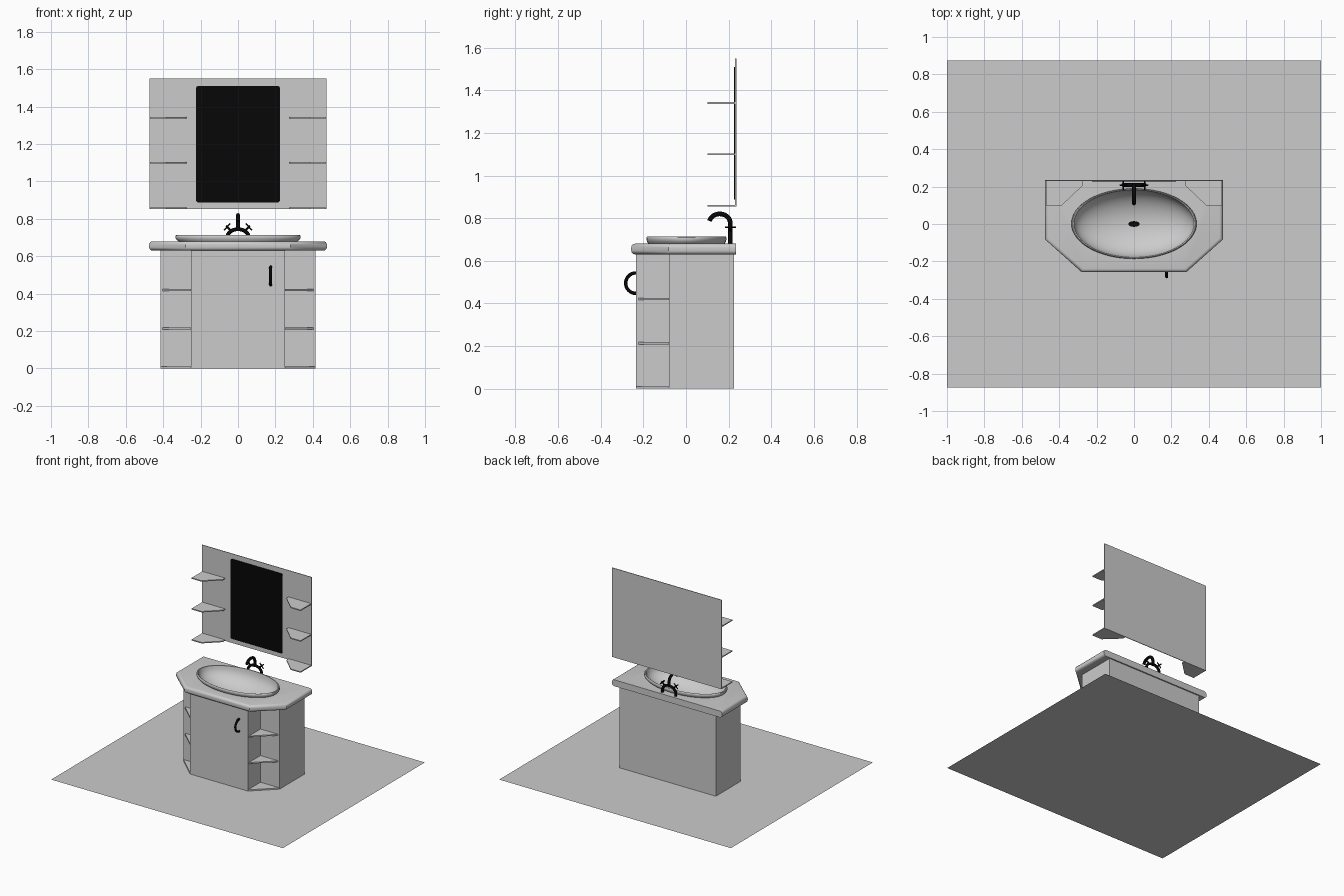
import bpy, bmesh
from math import sin, cos, pi, radians
from mathutils import Vector

if "Cube" in bpy.data.objects:
    bpy.data.objects.remove(bpy.data.objects["Cube"])


def material(name, color):
    m = bpy.data.materials.new(name)
    m.use_nodes = True
    m.diffuse_color = (*color, 1)
    m.node_tree.nodes["Principled BSDF"].inputs["Base Color"].default_value = (*color, 1)
    return m


grey = material("light_grey", (0.6, 0.6, 0.6))
black = material("black", (0.002, 0.002, 0.002))


def finish(name, bm, mat, smooth=False):
    bmesh.ops.recalc_face_normals(bm, faces=bm.faces)
    me = bpy.data.meshes.new(name)
    bm.to_mesh(me)
    bm.free()
    ob = bpy.data.objects.new(name, me)
    bpy.context.collection.objects.link(ob)
    me.materials.append(mat)
    if smooth:
        bpy.ops.object.select_all(action="DESELECT")
        ob.select_set(True)
        bpy.context.view_layer.objects.active = ob
        bpy.ops.object.shade_smooth_by_angle(angle=radians(40))
    return ob


def prism_bm(pts, z0, z1):
    bm = bmesh.new()
    f = bm.faces.new([bm.verts.new((x, y, z0)) for x, y in pts])
    top = bmesh.ops.extrude_face_region(bm, geom=[f])["geom"]
    bmesh.ops.translate(bm, vec=(0, 0, z1 - z0),
                        verts=[v for v in top if isinstance(v, bmesh.types.BMVert)])
    return bm


def prism(name, pts, z0, z1, mat=grey):
    return finish(name, prism_bm(pts, z0, z1), mat)


def box(name, x, y, z, mat=grey):
    return prism(name, [(x[0], y[0]), (x[1], y[0]), (x[1], y[1]), (x[0], y[1])], *z, mat)


def tube(name, pts, r, mat=black):
    cu = bpy.data.curves.new(name, "CURVE")
    cu.dimensions = "3D"
    cu.bevel_depth = r
    cu.bevel_resolution = 2
    cu.use_fill_caps = True
    sp = cu.splines.new("POLY")
    sp.points.add(len(pts) - 1)
    for p, co in zip(sp.points, pts):
        p.co = (*co, 1)
    cu.materials.append(mat)
    ob = bpy.data.objects.new(name, cu)
    bpy.context.collection.objects.link(ob)
    return ob


def ellipse(rx, ry, cy=0, n=64):
    return [(rx * cos(2 * pi * i / n), cy + ry * sin(2 * pi * i / n)) for i in range(n)]


# Floor
bm = bmesh.new()
bm.faces.new([bm.verts.new((x, y, 0)) for x, y in
              ((-1, -.875), (1, -.875), (1, .875), (-1, .875))])
finish("floor", bm, grey)

# Cabinet carcass and door
H = (0, .635)
box("cabinet_door", (-.25, .25), (-.235, -.225), H)
box("cabinet_back", (-.415, .415), (.215, .225), H)
for s, side in ((1, "left"), (-1, "right")):
    def mx(a, b):
        return tuple(sorted((s * a, s * b)))
    box(side + "_side_panel", mx(.405, .415), (-.08, .225), H)
    box(side + "_niche_back", mx(.25, .415), (-.08, -.07), H)
    box(side + "_niche_side", mx(.24, .25), (-.235, -.07), H)
    # Corner shelves
    for i, (z, inset) in enumerate(((.005, 0), (.213, .012), (.42, .012))):
        prism(f"{side}_corner_shelf_{i}",
              [(s * .25, -.08), (s * .25, -.235 + inset), (s * (.415 - inset), -.08)],
              z - .005, z + .005)
    # Wall shelves
    for i, z in enumerate((.858, 1.1, 1.34)):
        prism(f"{side}_wall_shelf_{i}",
              [(s * x, y) for x, y in ((.275, .232), (.275, .205), (.385, .1),
                                       (.47, .1), (.47, .232))], z - .004, z + .004)

# Counter with rounded front and side edges, and an oval opening
half = [(.475, .235), (.475, -.083), (.28, -.257)]
bm = prism_bm(half + [(-x, y) for x, y in reversed(half)], .63, .68)
rim = [e for e in bm.edges
       if abs(e.verts[0].co.z - e.verts[1].co.z) < .001
       and min(v.co.y for v in e.verts) < .2]
bmesh.ops.bevel(bm, geom=rim, offset=.018, segments=4, profile=.5, affect="EDGES")
counter = finish("counter", bm, grey, True)
cutter = prism("counter_cutter", ellipse(.335 * .93, .188 * .93, .002), .5, .8)
cutter.hide_render = True
cutter.hide_viewport = True
mod = counter.modifiers.new("opening", "BOOLEAN")
mod.operation = "DIFFERENCE"
mod.object = cutter

# Basin: rim and bowl profile swept round an oval
profile = [(.94, .678), (.98, .688), (1, .7), (.995, .71), (.98, .714), (.96, .712)]
profile += [(.95 * cos(t), .708 - .13 * sin(t)) for t in
            [pi / 2 * i / 14 for i in range(1, 14)]]
bm = bmesh.new()
rings = [[bm.verts.new((x, y, z)) for x, y in ellipse(.335 * r, .188 * r, .002)]
         for r, z in profile]
for a, b in zip(rings, rings[1:]):
    for i in range(len(a)):
        j = (i + 1) % len(a)
        bm.faces.new((a[i], a[j], b[j], b[i]))
bm.faces.new(rings[-1])
basin = finish("basin", bm, grey, True)
# Keep the bowl facing upward
if basin.data.polygons[-1].normal.z < 0:
    basin.data.flip_normals()
prism("drain", ellipse(.03, .015, 0, 24), .576, .588, black)

# Tap: arched body, curved spout and cross handles
arch = [(.058 * cos(t), .208, .7 + .045 * sin(t)) for t in
        [pi * i / 16 for i in range(17)]]
tube("tap_body", [(.058, .208, .68)] + arch + [(-.058, .208, .68)], .01)
spout = [(0, .158 + .05 * cos(t), .775 + .045 * sin(t)) for t in
         [radians(165) * i / 16 for i in range(17)]]
tube("tap_spout", [(0, .208, .735)] + spout, .011)
for s, side in ((1, "left"), (-1, "right")):
    hub = Vector((s * .058, .208, .757))
    tube(side + "_tap_stem", [(s * .035, .208, .735), hub + Vector((s * .006, 0, .005))], .006)
    across = Vector((-s * .016, 0, .018))
    tube(side + "_tap_cross_a", [hub - across, hub + across], .004)
    tube(side + "_tap_cross_b", [hub - Vector((0, .026, 0)), hub + Vector((0, .026, 0))], .004)

# Door handle
tube("door_handle", [(.175, -.235 - .048 * sin(t), .495 + .048 * cos(t)) for t in
                     [pi * i / 16 for i in range(17)]], .008)

# Wall panel and mirror with rounded corners
box("wall_panel", (-.472, .472), (.231, .236), (.854, 1.55))
mirror = box("mirror", (-.224, .224), (.226, .231), (.888, 1.51), black)
bm = bmesh.new()
bm.from_mesh(mirror.data)
corners = [e for e in bm.edges if abs(e.verts[0].co.y - e.verts[1].co.y) > .001]
bmesh.ops.bevel(bm, geom=corners, offset=.012, segments=4, profile=.5, affect="EDGES")
bm.to_mesh(mirror.data)
bm.free()
